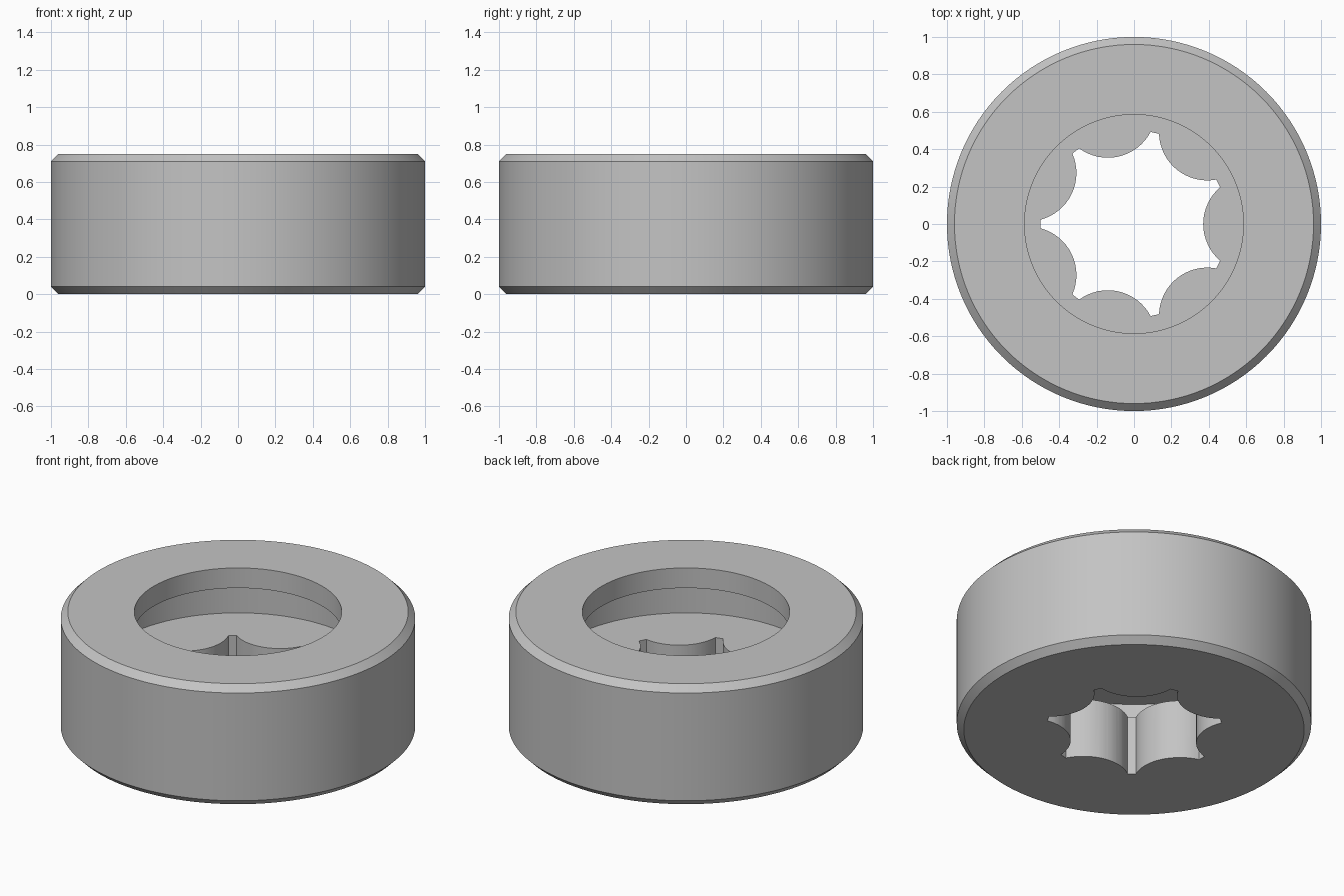
import bpy, bmesh
from math import cos, sin, pi, atan2, hypot
from mathutils import Matrix, Vector

cube = bpy.data.objects.get("Cube")
if cube:
    bpy.data.objects.remove(cube, do_unlink=True)

SEGMENTS = 128
LOBES = 7

steel = bpy.data.materials.new("steel grey")
steel.use_nodes = True
colour = (0.55, 0.55, 0.55, 1)
steel.diffuse_color = colour
steel.node_tree.nodes["Principled BSDF"].inputs["Base Color"].default_value = colour


def add_object(name, bm):
    bmesh.ops.recalc_face_normals(bm, faces=bm.faces)
    mesh = bpy.data.meshes.new(name)
    bm.to_mesh(mesh)
    bm.free()
    mesh.materials.append(steel)
    obj = bpy.data.objects.new(name, mesh)
    bpy.context.collection.objects.link(obj)
    return obj


# Chamfered body with a narrow mouth and a wider inner chamber
profile = [(0, 0), (0.96, 0), (1, 0.04), (1, 0.71), (0.96, 0.75),
           (0.585, 0.75), (0.585, 0.625), (0.8, 0.625), (0.8, 0.37), (0, 0.37)]
bm = bmesh.new()
verts = [bm.verts.new((r, 0, z)) for r, z in profile]
edges = [bm.edges.new(pair) for pair in zip(verts, verts[1:])]
bmesh.ops.spin(bm, geom=verts + edges, cent=(0, 0, 0), axis=(0, 0, 1),
               angle=2 * pi, steps=SEGMENTS, use_duplicate=False)
bmesh.ops.remove_doubles(bm, verts=bm.verts, dist=0.0005)
body = add_object("round_nut_body", bm)

# Star-shaped cutter: concave scallops separated by narrow blunt tips
centre, radius, steps = 0.628, 0.258, 16
end = Vector((0.46, 0.196))
half = atan2(end.y, centre - end.x)
bm = bmesh.new()
outline = []
for lobe in range(LOBES):
    turn = Matrix.Rotation(2 * pi * lobe / LOBES, 3, 'Z')
    for i in range(steps + 1):
        a = half * (2 * i / steps - 1)
        point = Vector((centre - radius * cos(a), radius * sin(a), -0.1))
        outline.append(bm.verts.new(turn @ point))
face = bm.faces.new(outline)
extruded = bmesh.ops.extrude_face_region(bm, geom=[face])
top = [v for v in extruded["geom"] if isinstance(v, bmesh.types.BMVert)]
bmesh.ops.translate(bm, verts=top, vec=(0, 0, 0.6))
cutter = add_object("star_cutter", bm)
cutter.hide_render = True

# Cut the star socket through the floor
cut = body.modifiers.new("star_socket", 'BOOLEAN')
cut.operation = 'DIFFERENCE'
cut.solver = 'EXACT'
cut.object = cutter
bpy.ops.object.select_all(action='DESELECT')
bpy.context.view_layer.objects.active = body
body.select_set(True)
bpy.ops.object.modifier_apply(modifier=cut.name)
bpy.data.objects.remove(cutter, do_unlink=True)
bpy.ops.object.shade_smooth_by_angle(angle=pi / 6)
